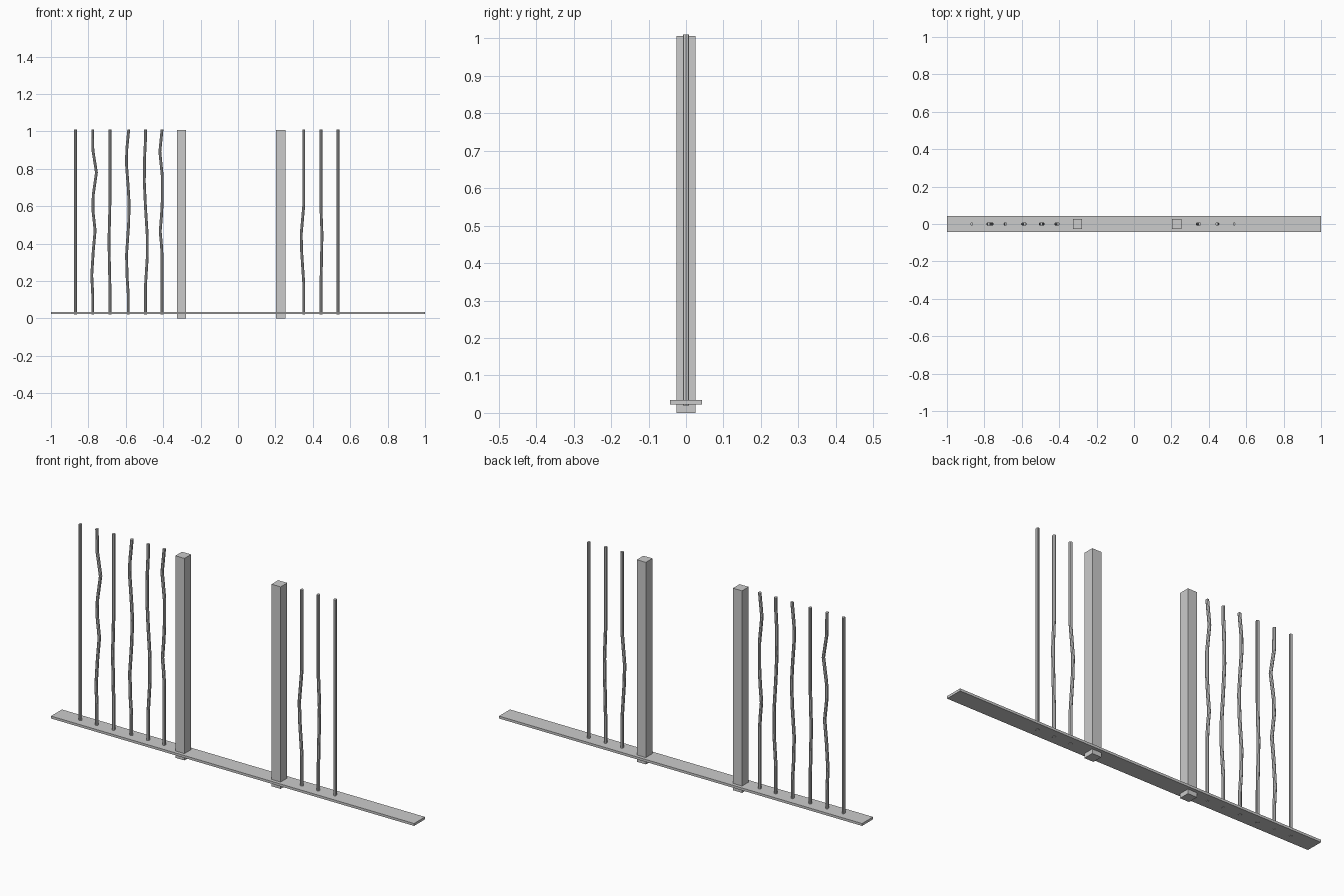
import bpy, bmesh, math

if "Cube" in bpy.data.objects:
    bpy.data.objects.remove(bpy.data.objects["Cube"])


def box(name, x0, x1, y0, y1, z0, z1):
    bm = bmesh.new()
    bmesh.ops.create_cube(bm, size=1)
    for v in bm.verts:
        v.co = ((x0 + x1) / 2 + v.co.x * (x1 - x0),
                (y0 + y1) / 2 + v.co.y * (y1 - y0),
                (z0 + z1) / 2 + v.co.z * (z1 - z0))
    return finish(name, bm)


def finish(name, bm):
    bmesh.ops.recalc_face_normals(bm, faces=bm.faces)
    mesh = bpy.data.meshes.new(name)
    bm.to_mesh(mesh)
    bm.free()
    obj = bpy.data.objects.new(name, mesh)
    bpy.context.collection.objects.link(obj)
    return obj


def rod(name, x, bends, rx=0.0075, ry=0.0085, sides=8):
    """Sweep an oval section upward; bends are (height, sideways offset)."""
    bm = bmesh.new()
    rings = []
    for z, dx in [(0.02, 0)] + bends:
        rings.append([bm.verts.new((x + dx + rx * math.cos(a), ry * math.sin(a), z))
                      for a in (2 * math.pi * i / sides for i in range(sides))])
    for lo, hi in zip(rings, rings[1:]):
        for i in range(sides):
            j = (i + 1) % sides
            bm.faces.new((lo[i], lo[j], hi[j], hi[i]))
    bm.faces.new(rings[0])
    bm.faces.new(rings[-1])
    return finish(name, bm)


# Long flat bottom rail
box("bottom_rail", -1, 1, -0.043, 0.043, 0.022, 0.034)

# Two square posts passing through the rail
for side, x in (("left", -0.302), ("right", 0.228)):
    box(side + "_post", x - 0.025, x + 0.025, -0.026, 0.026, 0, 1.006)

# Balusters: straight ones at the ends, wavy ones between
TOP = 1.01
balusters = [
    (-0.868, [(TOP, 0)]),
    (-0.777, [(0.13, 0), (0.23, -.005), (0.36, .003), (0.47, .013), (0.58, .001),
              (0.66, .003), (0.78, .020), (0.90, .001), (TOP, 0)]),
    (-0.685, [(0.18, 0), (0.31, -.003), (0.42, -.005), (0.52, -.002), (0.61, 0), (TOP, 0)]),
    (-0.587, [(0.13, 0), (0.22, -.006), (0.34, -.009), (0.50, .002), (0.61, .005),
              (0.70, 0), (0.82, -.009), (0.90, -.008), (TOP, .003)]),
    (-0.495, [(0.17, 0), (0.33, .010), (0.44, .010), (0.60, 0), (0.73, -.006),
              (0.87, -.004), (0.95, 0), (TOP, 0)]),
    (-0.406, [(0.33, 0), (0.39, -.003), (0.465, -.010), (0.55, -.003), (0.63, .001),
              (0.76, .001), (0.89, -.012), (TOP, 0)]),
    (0.352, [(0.18, 0), (0.36, -.012), (0.45, -.014), (0.53, -.007), (0.61, 0), (TOP, 0)]),
    (0.443, [(0.16, 0), (0.29, .003), (0.45, .006), (0.60, 0), (TOP, 0)]),
    (0.535, [(TOP, 0)]),
]
for n, (x, bends) in enumerate(balusters, 1):
    rod("baluster_%d" % n, x, bends)
